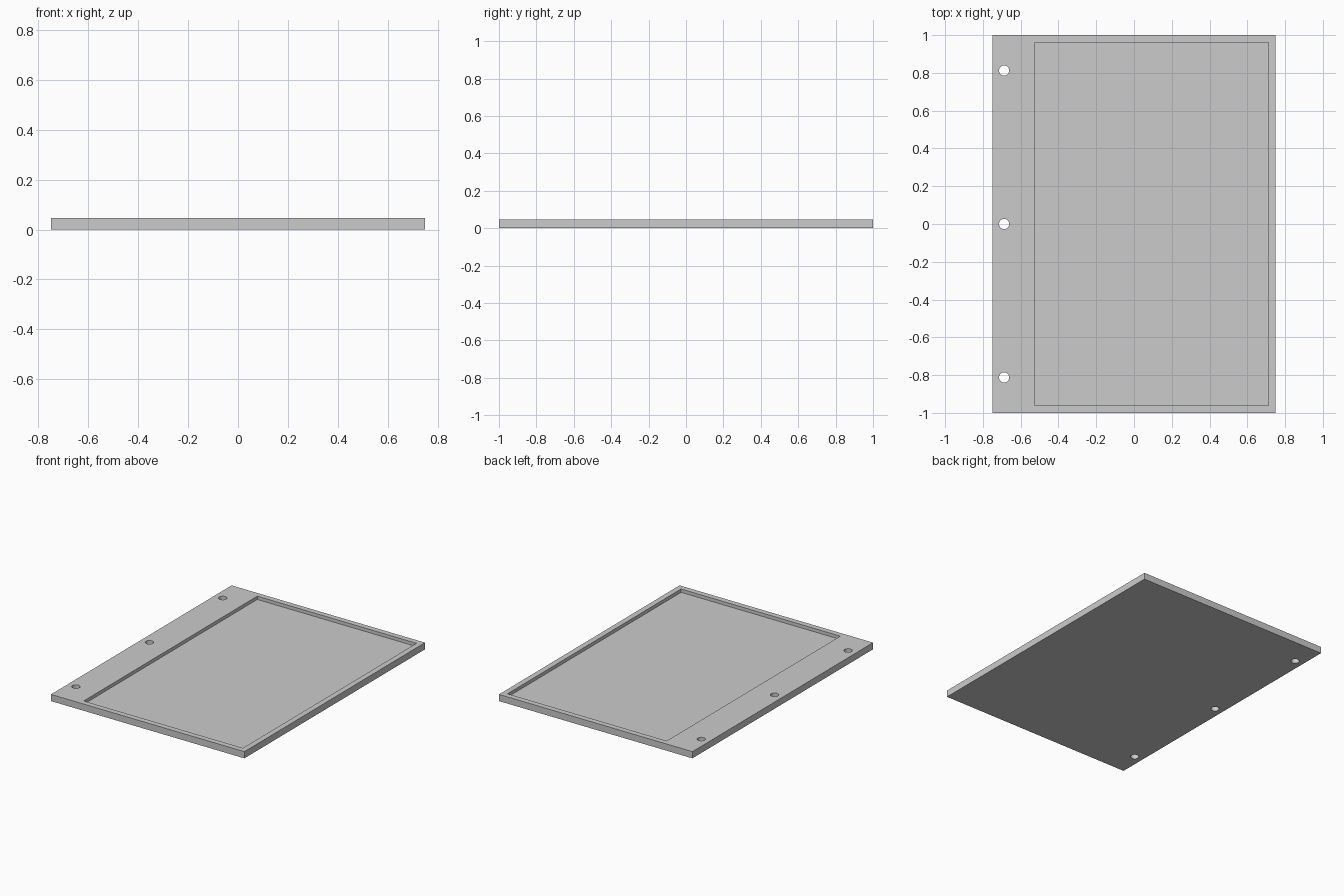
import bpy
import bmesh
import math
from mathutils import Matrix, Vector

WIDTH, LENGTH, THICK = 1.5, 2.0, 0.047
RECESS_MIN, RECESS_MAX = Vector((-0.5, -0.9375)), Vector((0.6875, 0.9375))
DEPTH = 0.0234          # recess depth, walls slope at 45 degrees
HOLE_X, HOLE_SPACING, HOLE_RADIUS = -0.6875, 0.8125, 0.027

cube = bpy.data.objects.get("Cube")
if cube:
    bpy.data.objects.remove(cube, do_unlink=True)

grey = bpy.data.materials.new("light grey")
grey.use_nodes = True
colour = (0.6, 0.6, 0.6, 1)
grey.diffuse_color = colour
grey.node_tree.nodes["Principled BSDF"].inputs["Base Color"].default_value = colour


def make_object(name, bm):
    bmesh.ops.recalc_face_normals(bm, faces=bm.faces)
    mesh = bpy.data.meshes.new(name)
    bm.to_mesh(mesh)
    bm.free()
    mesh.materials.append(grey)
    obj = bpy.data.objects.new(name, mesh)
    bpy.context.collection.objects.link(obj)
    return obj


def box(size, centre):
    bm = bmesh.new()
    bmesh.ops.create_cube(bm, size=1)
    bmesh.ops.scale(bm, vec=size, verts=bm.verts)
    bmesh.ops.translate(bm, vec=centre, verts=bm.verts)
    return bm


def cut(target, cutter):
    cutter.hide_render = True
    mod = target.modifiers.new("cut", "BOOLEAN")
    mod.operation = "DIFFERENCE"
    mod.solver = "EXACT"
    mod.object = cutter
    bpy.context.view_layer.objects.active = target
    bpy.ops.object.modifier_apply(modifier=mod.name)
    bpy.data.objects.remove(cutter, do_unlink=True)


# Flat rectangular panel
panel = make_object("panel", box((WIDTH, LENGTH, THICK), (0, 0, THICK / 2)))

# Shallow tray with sloped walls, continued above the surface at the same slope
size = RECESS_MAX - RECESS_MIN
middle = (RECESS_MIN + RECESS_MAX) / 2
bm = box((size.x, size.y, 2 * DEPTH), (middle.x, middle.y, THICK))
for v in bm.verts:
    grow = v.co.z - THICK
    v.co.x += math.copysign(grow, v.co.x - middle.x)
    v.co.y += math.copysign(grow, v.co.y - middle.y)
cut(panel, make_object("recess_cutter", bm))

# Three through holes along the wide margin
for row in (-1, 0, 1):
    bm = bmesh.new()
    bmesh.ops.create_cone(
        bm, cap_ends=True, segments=32, radius1=HOLE_RADIUS, radius2=HOLE_RADIUS,
        depth=4 * THICK,
        matrix=Matrix.Translation((HOLE_X, row * HOLE_SPACING, THICK / 2)))
    cut(panel, make_object("hole_cutter", bm))

# Smooth hole walls, crisp edges elsewhere
bpy.ops.object.select_all(action="DESELECT")
panel.select_set(True)
bpy.context.view_layer.objects.active = panel
bpy.ops.object.shade_smooth_by_angle(angle=math.radians(30))
